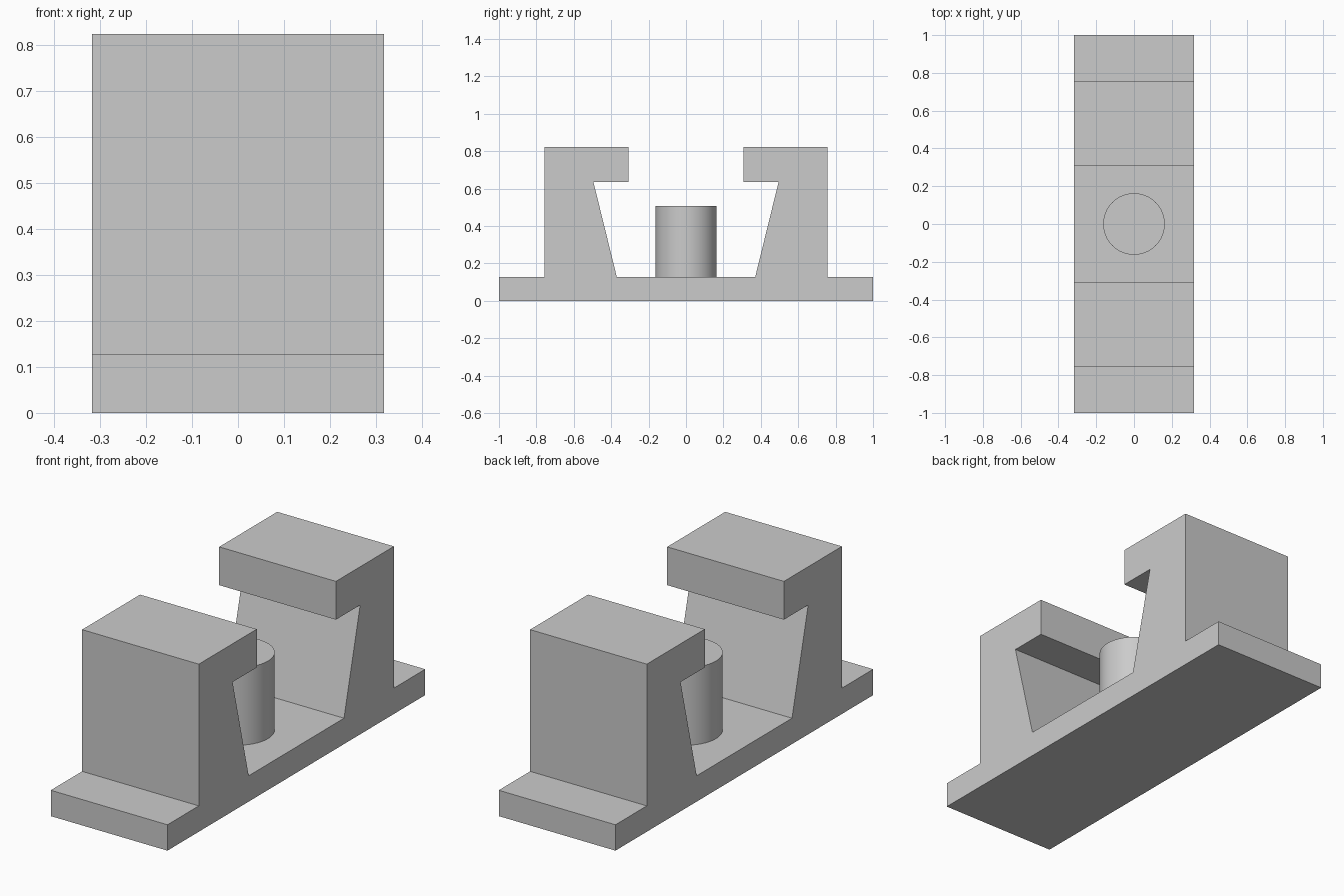
import bpy
import bmesh
from mathutils import Vector

cube = bpy.data.objects.get("Cube")
if cube:
    bpy.data.objects.remove(cube, do_unlink=True)

HALF_WIDTH = 0.317
BASE_TOP = 0.127
POST_RADIUS, POST_TOP = 0.163, 0.508

# Plain grey material
grey = bpy.data.materials.new("plain grey")
grey.use_nodes = True
colour = (0.6, 0.6, 0.6, 1)
grey.diffuse_color = colour
grey.node_tree.nodes["Principled BSDF"].inputs["Base Color"].default_value = colour

# Clamp body: base flange, upright and inward hook, mirrored front to back
half = [(1, 0), (1, BASE_TOP), (0.757, BASE_TOP), (0.757, 0.823),
        (0.307, 0.823), (0.307, 0.635), (0.495, 0.635), (0.37, BASE_TOP)]
profile = half + [(-y, z) for y, z in reversed(half)]

bm = bmesh.new()
side = bm.faces.new([bm.verts.new((-HALF_WIDTH, y, z)) for y, z in profile])
extruded = bmesh.ops.extrude_face_region(bm, geom=[side], use_keep_orig=True)
moved = [v for v in extruded["geom"] if isinstance(v, bmesh.types.BMVert)]
bmesh.ops.translate(bm, verts=moved, vec=Vector((2 * HALF_WIDTH, 0, 0)))
bmesh.ops.recalc_face_normals(bm, faces=bm.faces)
mesh = bpy.data.meshes.new("clamp_body")
bm.to_mesh(mesh)
bm.free()
body = bpy.data.objects.new("clamp_body", mesh)
bpy.context.collection.objects.link(body)
body.data.materials.append(grey)

# Round centre post, slightly sunk into the base
bottom = BASE_TOP - 0.02
bpy.ops.mesh.primitive_cylinder_add(
    vertices=64, radius=POST_RADIUS, depth=POST_TOP - bottom,
    location=(0, 0, (POST_TOP + bottom) / 2))
post = bpy.context.object
post.name = "centre_post"
post.data.materials.append(grey)
bpy.ops.object.shade_smooth_by_angle()
